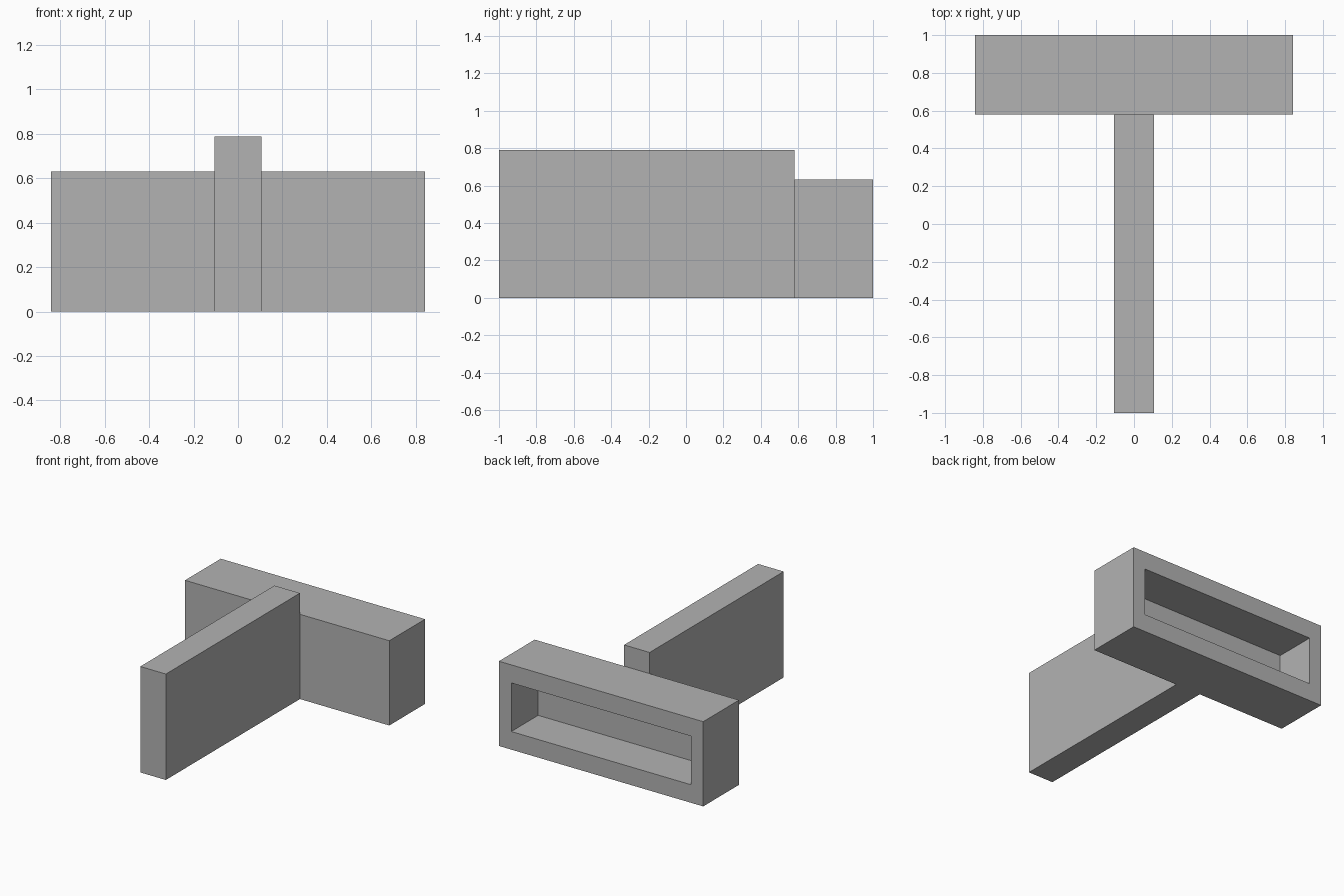
import bpy
import bmesh
from mathutils import Vector

old = bpy.data.objects.get("Cube")
if old:
    bpy.data.objects.remove(old, do_unlink=True)

U = 2 / 19  # design module: the whole model is 19 modules long

grey = bpy.data.materials.new("plain grey")
grey.use_nodes = True
colour = (0.45, 0.45, 0.45, 1)
grey.diffuse_color = colour
grey.node_tree.nodes["Principled BSDF"].inputs["Base Color"].default_value = colour


def box(width, y0, y1, height):
    """Box centred on x, standing on the ground."""
    bm = bmesh.new()
    bmesh.ops.create_cube(bm, size=1)
    bmesh.ops.scale(bm, vec=(width, y1 - y0, height), verts=bm.verts)
    bmesh.ops.translate(bm, vec=(0, (y0 + y1) / 2, height / 2), verts=bm.verts)
    return bm


def finish(bm, name):
    mesh = bpy.data.meshes.new(name)
    bm.to_mesh(mesh)
    bm.free()
    mesh.materials.append(grey)
    obj = bpy.data.objects.new(name, mesh)
    bpy.context.collection.objects.link(obj)


# Upright stem running to the front
join = 1 - 4 * U
finish(box(2 * U, -1, join, 7.5 * U), "stem")

# Crossbar with a rectangular pocket sunk into its back
bm = box(16 * U, join, 1, 6 * U)
bm.normal_update()
back = max(bm.faces, key=lambda f: f.normal.y)
bmesh.ops.inset_individual(bm, faces=[back], thickness=U)
for v in back.verts:
    v.co.x *= 6.75 / 7
    v.co.z = 3 * U + (v.co.z - 3 * U) * 1.5 / 2
pocket = bmesh.ops.extrude_discrete_faces(bm, faces=[back])["faces"][0]
bmesh.ops.translate(bm, vec=Vector((0, -3 * U, 0)), verts=pocket.verts)
finish(bm, "crossbar")
